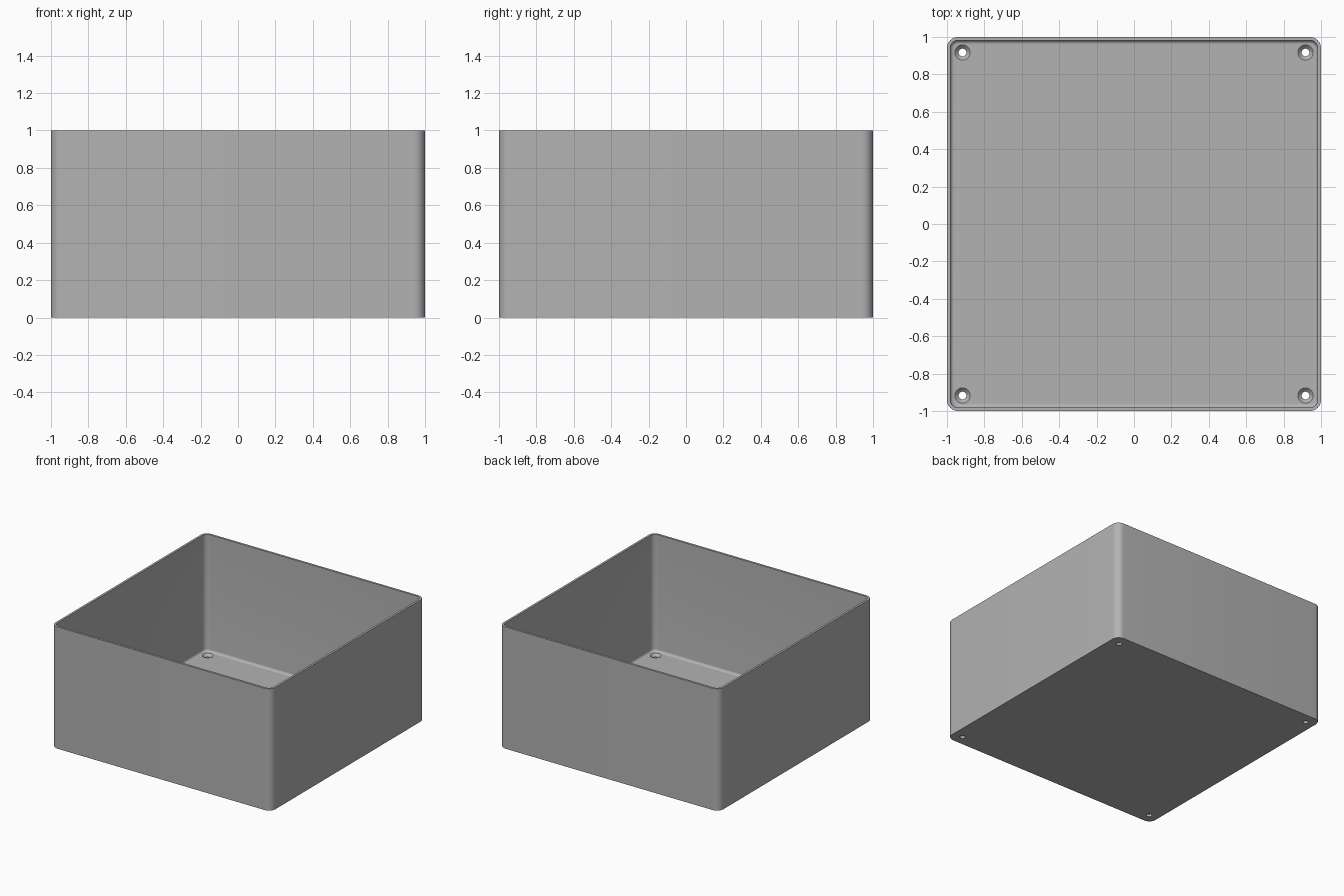
import bpy, bmesh
from math import sin, cos, pi

if "Cube" in bpy.data.objects:
    bpy.data.objects.remove(bpy.data.objects["Cube"])

WALL, FLOOR, FILLET = 0.018, 0.04, 0.02
OUTER_R, HOLE_POS = 0.06, 0.917

# Single grey plastic
grey = bpy.data.materials.new("grey plastic")
grey.use_nodes = True
colour = (0.45, 0.45, 0.45, 1)
grey.diffuse_color = colour
grey.node_tree.nodes["Principled BSDF"].inputs["Base Color"].default_value = colour


def make_object(name, bm):
    bmesh.ops.recalc_face_normals(bm, faces=bm.faces)
    mesh = bpy.data.meshes.new(name)
    bm.to_mesh(mesh)
    bm.free()
    mesh.materials.append(grey)
    obj = bpy.data.objects.new(name, mesh)
    bpy.context.collection.objects.link(obj)
    return obj


def rounded_square(half, radius, steps=10):
    c = half - radius
    points = []
    for q, (sx, sy) in enumerate([(1, 1), (-1, 1), (-1, -1), (1, -1)]):
        for i in range(steps + 1):
            a = pi / 2 * (q + i / steps)
            points.append((sx * c + radius * cos(a), sy * c + radius * sin(a)))
    return points


def circle(radius, cx, cy, steps=32):
    return [(cx + radius * cos(2 * pi * i / steps),
             cy + radius * sin(2 * pi * i / steps)) for i in range(steps)]


def loft(bm, sections):
    # Skin a stack of matching outlines and cap both ends
    rings = [[bm.verts.new((x, y, z)) for x, y in pts] for pts, z in sections]
    for a, b in zip(rings, rings[1:]):
        for i in range(len(a)):
            j = (i + 1) % len(a)
            bm.faces.new((a[i], a[j], b[j], b[i]))
    bm.faces.new(rings[0][::-1])
    bm.faces.new(rings[-1])


# Open tray: outer wall, rim, inner wall, floor fillet
inner, inner_r = 1 - WALL, OUTER_R - WALL
sections = [(rounded_square(1, OUTER_R), 0), (rounded_square(1, OUTER_R), 1),
            (rounded_square(inner, inner_r), 1)]
for i in range(7):
    a = pi / 2 * i / 6
    inset = FILLET * (1 - cos(a))
    sections.append((rounded_square(inner - inset, inner_r - inset),
                     FLOOR + FILLET * (1 - sin(a))))
bm = bmesh.new()
loft(bm, sections)
box = make_object("open_box", bm)

# Countersunk screw holes in the floor corners
bm = bmesh.new()
for x in (-HOLE_POS, HOLE_POS):
    for y in (-HOLE_POS, HOLE_POS):
        loft(bm, [(circle(r, x, y), z) for r, z in
                  [(0.021, -0.05), (0.021, FLOOR - 0.02),
                   (0.041, FLOOR), (0.041, FLOOR + 0.005)]])
cutter = make_object("screw_hole_cutter", bm)
cutter.hide_render = True

cut = box.modifiers.new("screw holes", "BOOLEAN")
cut.operation = "DIFFERENCE"
cut.solver = "EXACT"
cut.object = cutter
bpy.context.view_layer.objects.active = box
box.select_set(True)
cutter.select_set(False)
bpy.ops.object.modifier_apply(modifier=cut.name)
bpy.data.objects.remove(cutter)

bpy.ops.object.shade_smooth_by_angle(angle=pi / 6)
